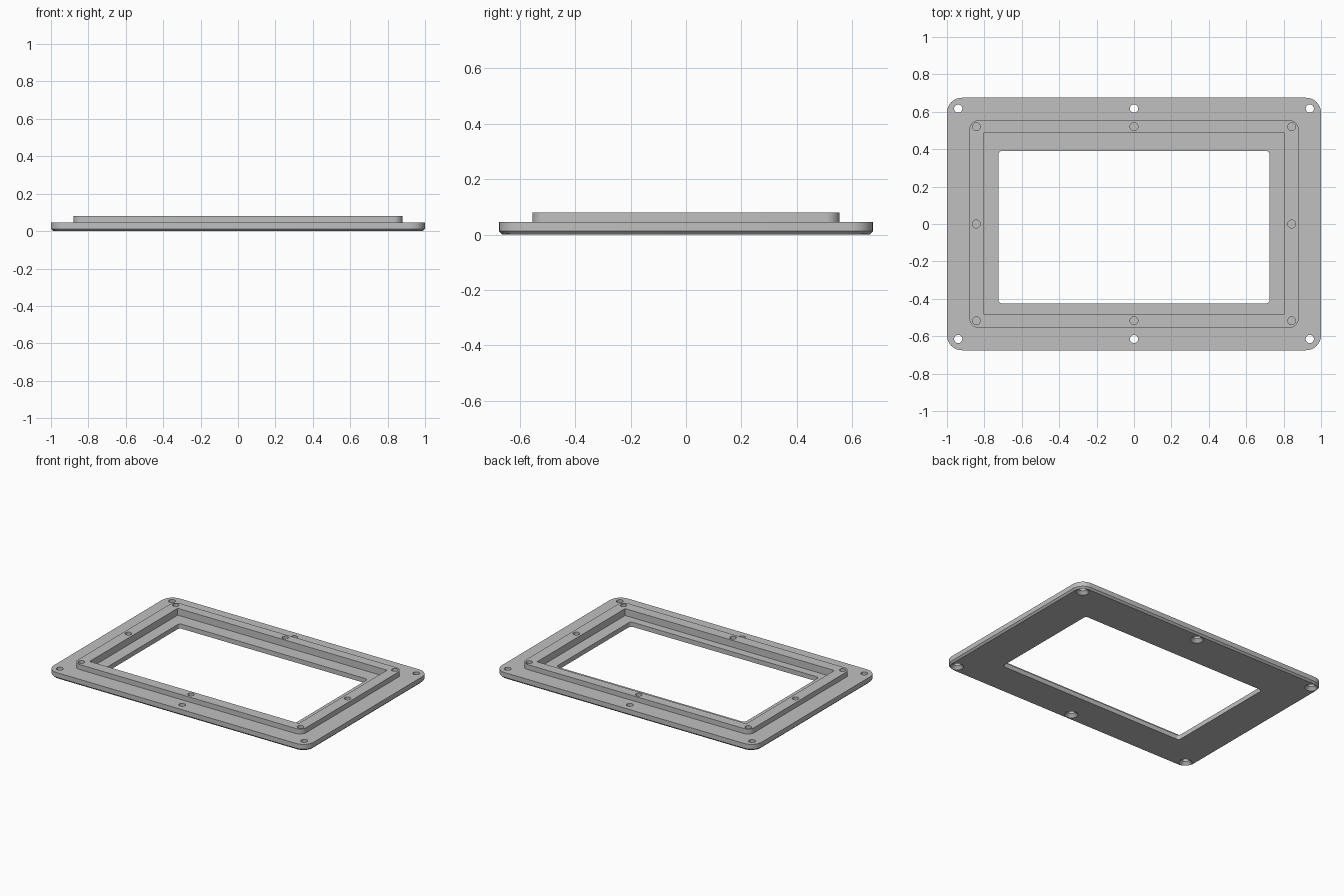
import bpy, bmesh, math

old = bpy.data.objects.get("Cube")
if old:
    bpy.data.objects.remove(old, do_unlink=True)

grey = bpy.data.materials.new("plain_grey")
grey.use_nodes = True
colour = (0.527, 0.527, 0.527, 1)
grey.diffuse_color = colour
grey.node_tree.nodes["Principled BSDF"].inputs["Base Color"].default_value = colour


def outline(cx, cy, hx, hy, r, steps=8):
    """Rounded rectangle; a circle when hx == hy == r."""
    points = []
    for k, (sx, sy) in enumerate([(1, 1), (-1, 1), (-1, -1), (1, -1)]):
        for i in range(steps + 1):
            a = (k + i / steps) * math.pi / 2
            points.append((cx + sx * (hx - r) + r * math.cos(a),
                           cy + sy * (hy - r) + r * math.sin(a)))
    return points


def loft(bm, cx, cy, hx, hy, r, levels):
    """Closed solid through (z, inset) levels of one outline."""
    rings = [[bm.verts.new((x, y, z)) for x, y in
              outline(cx, cy, hx - inset, hy - inset, max(r - inset, 0))]
             for z, inset in levels]
    n = len(rings[0])
    for low, high in zip(rings, rings[1:]):
        for i in range(n):
            j = (i + 1) % n
            bm.faces.new((low[i], low[j], high[j], high[i]))
    bm.faces.new(rings[0][::-1])
    bm.faces.new(rings[-1])


def solid(name, *lofts):
    bm = bmesh.new()
    for args in lofts:
        loft(bm, *args)
    bmesh.ops.remove_doubles(bm, verts=bm.verts, dist=1e-5)
    bmesh.ops.recalc_face_normals(bm, faces=bm.faces)
    mesh = bpy.data.meshes.new(name)
    bm.to_mesh(mesh)
    bm.free()
    mesh.materials.append(grey)
    obj = bpy.data.objects.new(name, mesh)
    bpy.context.collection.objects.link(obj)
    return obj


def combine(body, tool, operation):
    tool.hide_render = True
    mod = body.modifiers.new(tool.name, "BOOLEAN")
    mod.operation = operation
    mod.solver = "EXACT"
    mod.object = tool
    bpy.context.view_layer.objects.active = body
    bpy.ops.object.modifier_apply(modifier=mod.name)
    bpy.data.objects.remove(tool, do_unlink=True)


# Flange with a chamfered lower edge, and the raised rim on top of it
bezel = solid("bezel_frame", (0, 0, 1, 0.675, 0.08,
                              [(0, 0.012), (0.012, 0), (0.045, 0)]))
rim = solid("raised_rim", (0, 0, 0.88, 0.555, 0.05, [(0.02, 0), (0.08, 0)]))
combine(bezel, rim, "UNION")

# Stepped opening: square-cornered recess, then the smaller window
recess = solid("recess", (0, 0.003, 0.805, 0.484, 0, [(0.032, 0), (0.2, 0)]))
combine(bezel, recess, "DIFFERENCE")
window = solid("window", (0, -0.017, 0.725, 0.408, 0.02, [(-0.1, 0), (0.2, 0)]))
combine(bezel, window, "DIFFERENCE")

# Countersunk through holes in the flange
sink = [(-0.01, -0.03), (0.02, 0), (0.1, 0)]
holes = solid("flange_holes", *[(x, y, 0.022, 0.022, 0.022, sink)
                                for x in (-0.94, 0, 0.94) for y in (-0.615, 0.617)])
combine(bezel, holes, "DIFFERENCE")

# Blind screw holes in the rim
spots = [(x, y) for x in (-0.843, 0, 0.843) for y in (-0.517, 0, 0.52) if x or y]
blind = solid("rim_holes", *[(x, y, 0.021, 0.021, 0.021, [(0.04, 0), (0.1, 0)])
                             for x, y in spots])
combine(bezel, blind, "DIFFERENCE")

bpy.ops.object.select_all(action="DESELECT")
bezel.select_set(True)
bpy.context.view_layer.objects.active = bezel
bpy.ops.object.shade_smooth_by_angle(angle=math.radians(30))
